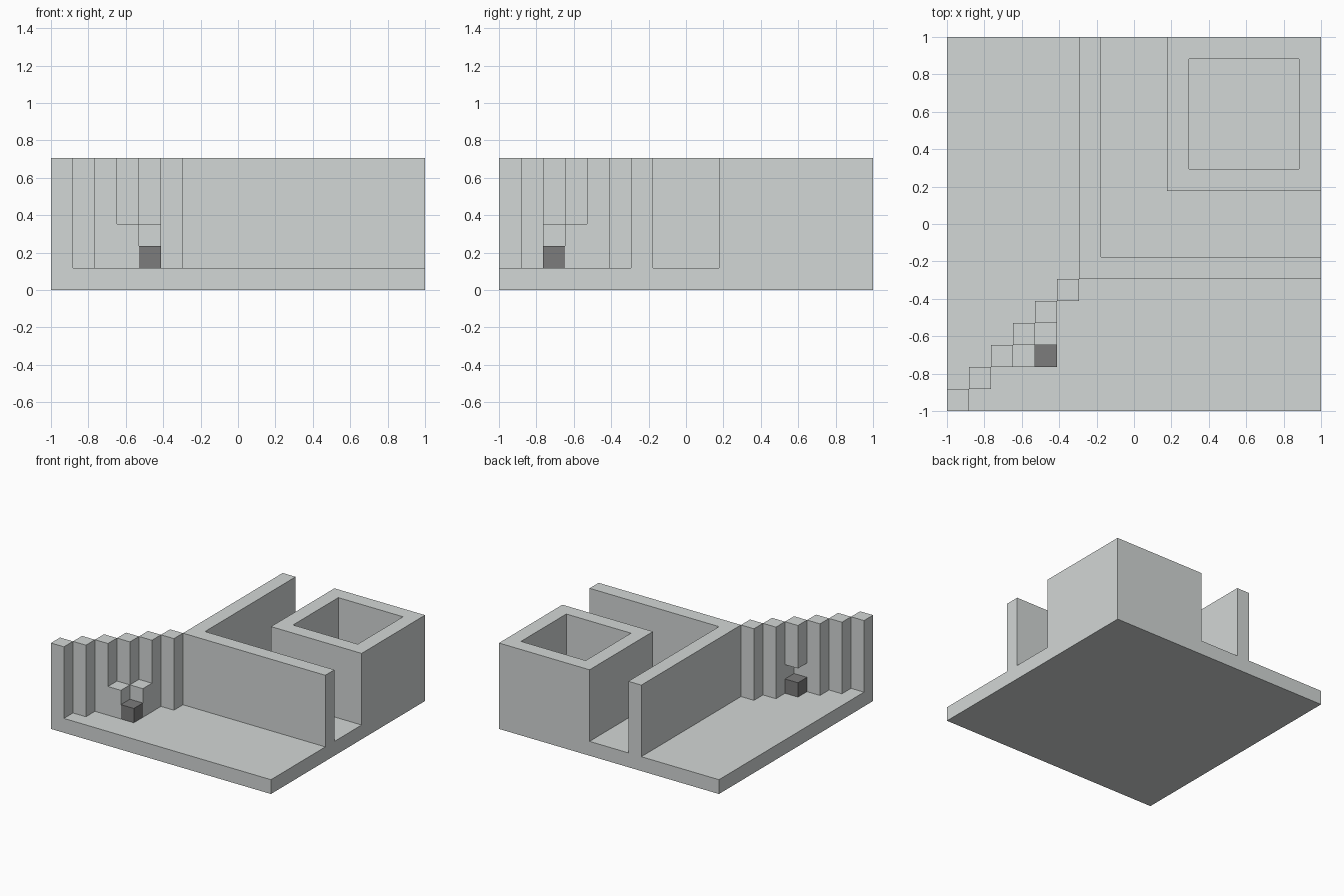
import bpy
import bmesh

U = 2 / 17          # one grid cell; the model is 17 x 17 x 6 cells
FLOOR, TOP = 1, 6   # height of the slab and of the walls, in cells

if "Cube" in bpy.data.objects:
    bpy.data.objects.remove(bpy.data.objects["Cube"])


def make_material(name, color):
    mat = bpy.data.materials.new(name)
    mat.use_nodes = True
    mat.diffuse_color = color
    mat.node_tree.nodes["Principled BSDF"].inputs["Base Color"].default_value = color
    return mat


stone = make_material("light grey stone", (0.65, 0.68, 0.67, 1))
dark = make_material("dark grey block", (0.20, 0.20, 0.20, 1))


def prism(name, outline, low, high, mat, rim=0):
    """Extrude an outline given in cells; a rim above 0 leaves only a hollow ring."""
    bm = bmesh.new()
    face = bm.faces.new([bm.verts.new((x * U - 1, y * U - 1, low * U)) for x, y in outline])
    if rim:
        bm.normal_update()
        bmesh.ops.inset_individual(bm, faces=[face], thickness=rim * U, use_even_offset=True)
        bmesh.ops.delete(bm, geom=[face], context="FACES_ONLY")
    out = bmesh.ops.extrude_face_region(bm, geom=bm.faces[:])
    verts = [g for g in out["geom"] if isinstance(g, bmesh.types.BMVert)]
    bmesh.ops.translate(bm, verts=verts, vec=(0, 0, (high - low) * U))
    bmesh.ops.recalc_face_normals(bm, faces=bm.faces[:])
    mesh = bpy.data.meshes.new(name)
    bm.to_mesh(mesh)
    bm.free()
    mesh.materials.append(mat)
    obj = bpy.data.objects.new(name, mesh)
    bpy.context.collection.objects.link(obj)


def square(x, y, size=1):
    return [(x, y), (x + size, y), (x + size, y + size), (x, y + size)]


# Ground slab
prism("base_slab", square(0, 0, 17), 0, FLOOR, stone)

# L-shaped outer wall and the hollow corner tower
prism("corner_wall", [(6, 6), (17, 6), (17, 7), (7, 7), (7, 17), (6, 17)], FLOOR, TOP, stone)
prism("hollow_tower", square(10, 10, 7), FLOOR, TOP, stone, rim=1)

# Diagonal row of pillars; the one over the opening hangs clear of the floor
for i in range(6):
    prism(f"diagonal_pillar_{i + 1}", square(i, i), 3 if i == 3 else FLOOR, TOP, stone)

# Low side blocks flanking the opening
for name, x, y in (("right_side_block", 3, 2), ("left_side_block", 4, 3)):
    prism(name, square(x, y), FLOOR, 3, stone)

# Dark cubes in front of and inside the opening
for name, x, y in (("front_dark_cube", 4, 2), ("inner_dark_cube", 3, 3)):
    prism(name, square(x, y), FLOOR, 2, dark)
